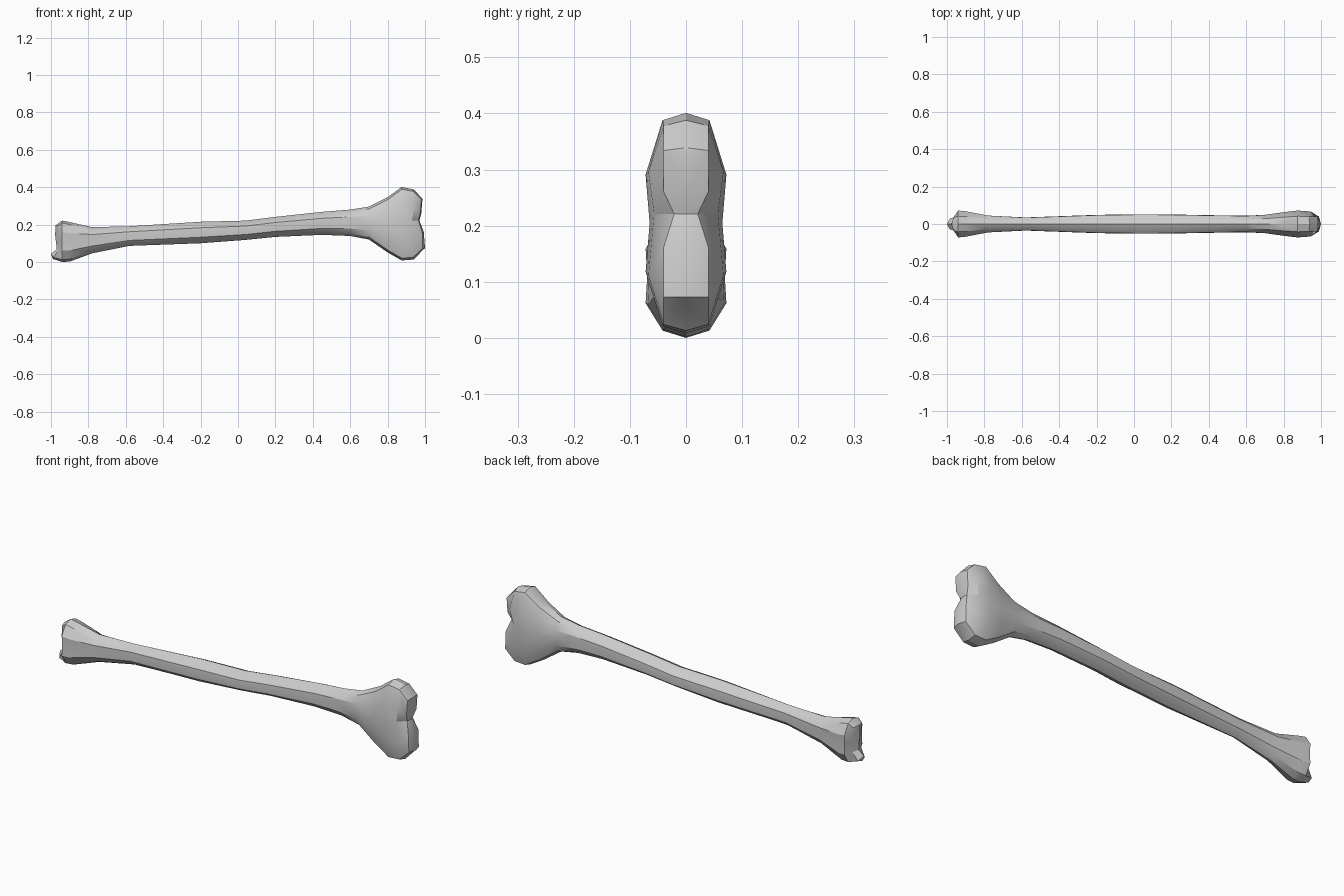
import bpy, bmesh, math

# Shaft stations: x, top z, bottom z, half width, waist factor
STATIONS = [
    (-0.94, 0.225, 0.004, 0.072, 0.96), (-0.90, 0.217, 0.006, 0.068, 0.97),
    (-0.78, 0.190, 0.050, 0.045, 1.0), (-0.58, 0.195, 0.090, 0.034, 1.03),
    (-0.20, 0.219, 0.104, 0.047, 1.04), (0.04, 0.225, 0.122, 0.050, 1.04),
    (0.20, 0.245, 0.138, 0.049, 1.04), (0.45, 0.272, 0.149, 0.045, 1.03),
    (0.60, 0.284, 0.143, 0.043, 1.03), (0.70, 0.300, 0.124, 0.049, 1.0),
    (0.80, 0.350, 0.055, 0.063, 0.97), (0.875, 0.405, 0.012, 0.072, 0.9),
]
# Joint ends: half rings from top to bottom, closing on y = 0
LEFT_END = [
    [(-.975, 0, .200), (-.975, 0, .195), (-.978, 0, .15), (-.972, 0, .10),
     (-.970, 0, .072), (-1.0, 0, .048), (-.99, 0, .02)],
    [(-.975, 0, .200), (-.965, .035, .195), (-.957, .038, .15), (-.955, .032, .10),
     (-.960, .034, .07), (-.985, .028, .028), (-.99, 0, .02)],
]
RIGHT_END = [
    [(.94, 0, .392), (.935, .04, .382), (.945, .067, .30), (.93, .057, .225),
     (.945, .067, .115), (.935, .04, .028), (.94, 0, .017)],
    [(.985, 0, .343), (.980, .04, .338), (.975, .04, .265), (.965, .021, .225),
     (.985, .04, .165), (.988, .04, .077), (.993, 0, .073)],
    [(.985, 0, .343), (.986, 0, .338), (.98, 0, .265), (.97, 0, .225),
     (.993, 0, .165), (1.0, 0, .077), (.993, 0, .073)],
]


def half_ring(x, top, bottom, w, waist):
    h = top - bottom
    rim = 0.013
    return [(x, 0, top), (x, w * .58, top - rim), (x, w, top - .28 * h),
            (x, w * waist, top - .5 * h), (x, w, top - .72 * h),
            (x, w * .58, bottom + rim), (x, 0, bottom)]


rings = LEFT_END + [half_ring(*s) for s in STATIONS] + RIGHT_END

# Loft both halves of the bone
bm = bmesh.new()
for side in (1, -1):
    grid = [[bm.verts.new((x, y * side, z)) for x, y, z in r] for r in rings]
    for a, b in zip(grid, grid[1:]):
        for i in range(6):
            bm.faces.new((a[i], b[i], b[i + 1], a[i + 1]))
bmesh.ops.remove_doubles(bm, verts=bm.verts, dist=0.0004)
bmesh.ops.recalc_face_normals(bm, faces=bm.faces)

mesh = bpy.data.meshes.new("bone")
bm.to_mesh(mesh)
bm.free()
bone = bpy.data.objects.new("bone", mesh)
bpy.context.collection.objects.link(bone)

# Rest the lowest point on the ground
low = min(v.co.z for v in mesh.vertices)
for v in mesh.vertices:
    v.co.z -= low

bpy.context.view_layer.objects.active = bone
bone.select_set(True)
bpy.ops.object.shade_smooth_by_angle(angle=math.radians(30))
